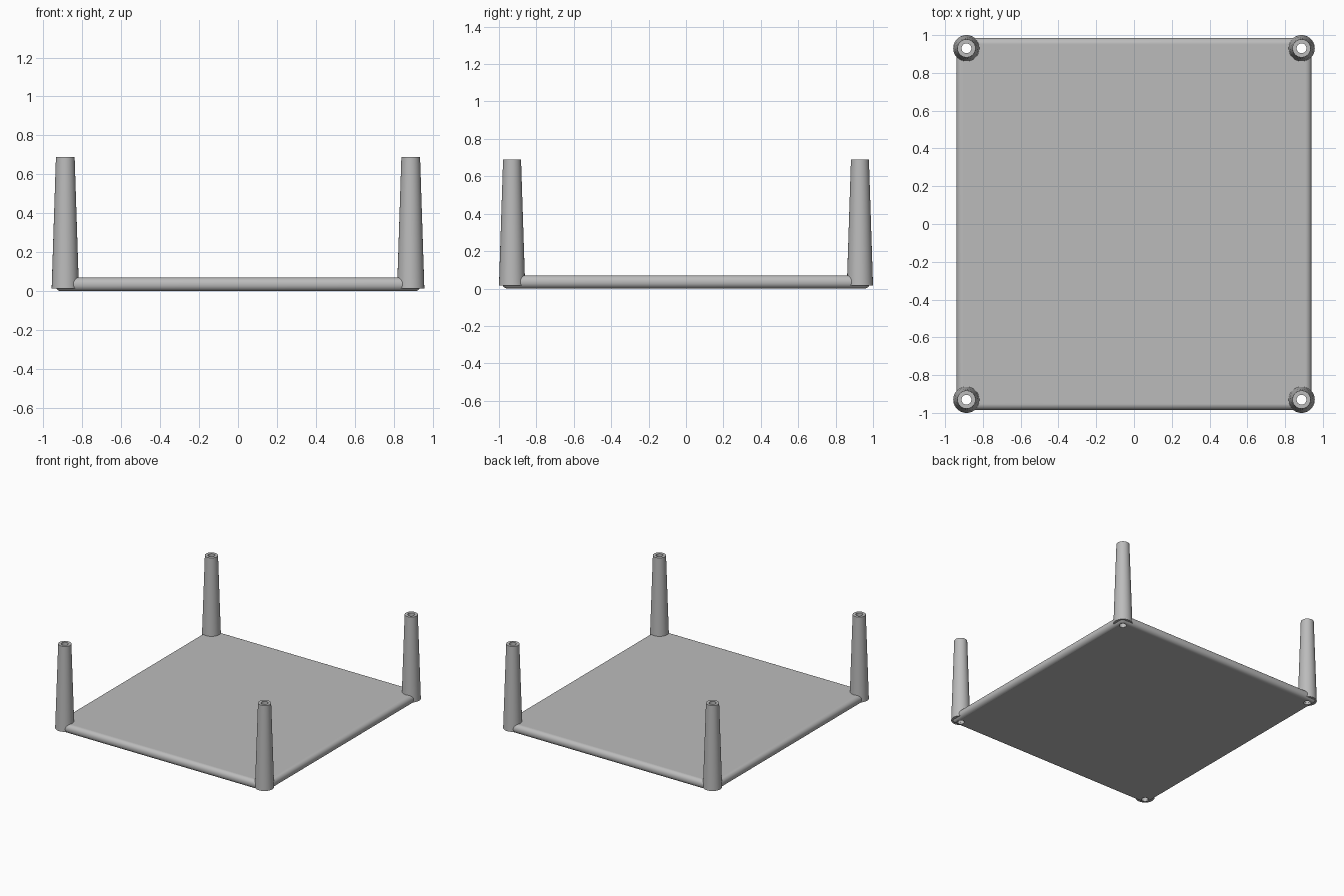
import bpy
import bmesh
from math import cos, sin, tau, radians

cube = bpy.data.objects.get("Cube")
if cube:
    bpy.data.objects.remove(cube, do_unlink=True)

GREY = (0.5, 0.5, 0.5, 1)
grey = bpy.data.materials.new("plain_grey")
grey.use_nodes = True
grey.diffuse_color = GREY
grey.node_tree.nodes["Principled BSDF"].inputs["Base Color"].default_value = GREY

POST_X, POST_Y = 0.887, 0.93
HOLE = 0.026
CORNERS = {"front_right": (-1, -1), "front_left": (1, -1),
           "back_right": (-1, 1), "back_left": (1, 1)}


def add_object(name, bm):
    mesh = bpy.data.meshes.new(name)
    bmesh.ops.recalc_face_normals(bm, faces=bm.faces)
    bm.to_mesh(mesh)
    bm.free()
    mesh.materials.append(grey)
    obj = bpy.data.objects.new(name, mesh)
    bpy.context.collection.objects.link(obj)
    return obj


def activate(obj):
    bpy.ops.object.select_all(action='DESELECT')
    obj.select_set(True)
    bpy.context.view_layer.objects.active = obj


def smooth(obj):
    activate(obj)
    bpy.ops.object.shade_smooth_by_angle(angle=radians(35))


def lathe_ring(bm, profile, steps=48):
    """Closed (radius, z) profile turned about z."""
    rings = [[bm.verts.new((r * cos(tau * i / steps), r * sin(tau * i / steps), z))
              for r, z in profile] for i in range(steps)]
    n = len(profile)
    for i in range(steps):
        a, b = rings[i], rings[(i + 1) % steps]
        for j in range(n):
            k = (j + 1) % n
            bm.faces.new((a[j], b[j], b[k], a[k]))


# Plate with fully rounded edges
bm = bmesh.new()
bmesh.ops.create_cube(bm, size=1)
bmesh.ops.scale(bm, vec=(1.88, 1.97, 0.07), verts=bm.verts)
bmesh.ops.translate(bm, vec=(0, 0, 0.035), verts=bm.verts)
bmesh.ops.bevel(bm, geom=bm.edges[:], offset=0.033, offset_type='OFFSET',
                segments=8, profile=0.5, affect='EDGES')
plate = add_object("base_plate", bm)

# Screw holes through the plate
bm = bmesh.new()
for sx, sy in CORNERS.values():
    made = bmesh.ops.create_cone(bm, cap_ends=True, segments=48, radius1=HOLE + 0.001,
                                 radius2=HOLE + 0.001, depth=0.4)
    bmesh.ops.translate(bm, vec=(sx * POST_X, sy * POST_Y, 0), verts=made["verts"])
cutter = add_object("hole_cutter", bm)
cutter.hide_render = True
cut = plate.modifiers.new("holes", 'BOOLEAN')
cut.operation = 'DIFFERENCE'
cut.solver = 'EXACT'
cut.object = cutter
activate(plate)
bpy.ops.object.modifier_apply(modifier=cut.name)
bpy.data.objects.remove(cutter, do_unlink=True)
smooth(plate)

# Tapered hollow posts at the corners
for corner, (sx, sy) in CORNERS.items():
    bm = bmesh.new()
    lathe_ring(bm, [(0.07, 0.015), (0.048, 0.69), (HOLE, 0.69), (HOLE, 0.015)])
    post = add_object(corner + "_post", bm)
    post.location = (sx * POST_X, sy * POST_Y, 0)
    smooth(post)
